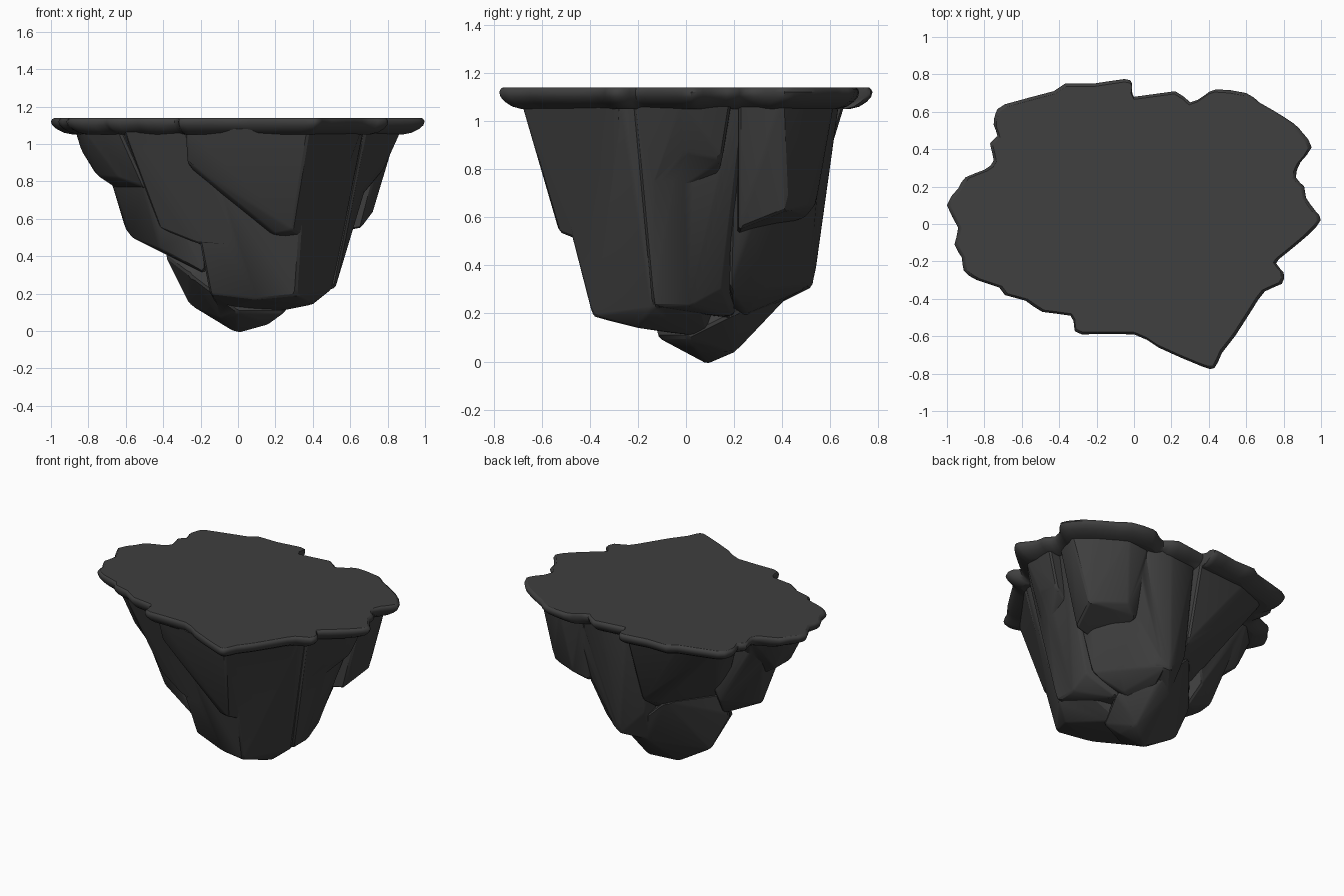
import bpy, bmesh

if "Cube" in bpy.data.objects:
    bpy.data.objects.remove(bpy.data.objects["Cube"])

# Traced outline of the flat plateau, counterclockwise from the right tip
OUTLINE = [
    (.998, .02), (.97, .07), (.92, .14), (.91, .20), (.865, .25), (.89, .33), (.95, .41), (.90, .49),
    (.85, .54), (.74, .61), (.67, .65), (.60, .70), (.44, .72), (.38, .69), (.30, .65), (.22, .71),
    (.0, .68), (-.01, .75), (-.05, .775), (-.22, .75), (-.37, .75), (-.43, .71), (-.69, .64), (-.74, .59),
    (-.75, .53), (-.73, .47), (-.77, .43), (-.75, .34), (-.80, .29), (-.90, .25), (-.94, .19), (-1.0, .10),
    (-.94, -.02), (-.96, -.11), (-.92, -.18), (-.91, -.25), (-.84, -.30), (-.72, -.34), (-.69, -.38),
    (-.58, -.41), (-.49, -.47), (-.34, -.49), (-.32, -.55), (-.28, -.59), (0, -.59), (.13, -.66),
    (.36, -.76), (.43, -.77), (.47, -.69), (.54, -.60), (.63, -.46), (.70, -.36), (.79, -.32),
    (.80, -.26), (.76, -.21), (.81, -.16), (.93, -.06)]

dark = bpy.data.materials.new("dark_stone")
dark.diffuse_color = (.05, .05, .05, 1)
dark.use_nodes = True
dark.node_tree.nodes["Principled BSDF"].inputs["Base Color"].default_value = dark.diffuse_color


def new_object(name, bm):
    bmesh.ops.recalc_face_normals(bm, faces=bm.faces[:])
    mesh = bpy.data.meshes.new(name)
    bm.to_mesh(mesh)
    bm.free()
    mesh.materials.append(dark)
    ob = bpy.data.objects.new(name, mesh)
    bpy.context.collection.objects.link(ob)
    return ob


def shade(ob, angle):
    bpy.ops.object.select_all(action='DESELECT')
    ob.select_set(True)
    bpy.context.view_layer.objects.active = ob
    bpy.ops.object.shade_smooth_by_angle(angle=angle)


# Plateau slab: outline rounded by interpolation, lofted through a rolled rim
def rounded(pts):
    n, out = len(pts), []
    for i in range(n):
        a, b, c, d = (pts[(i + k) % n] for k in (-1, 0, 1, 2))
        out.append(b)
        out.append(tuple((9 * (b[k] + c[k]) - a[k] - d[k]) / 16 for k in (0, 1)))
    return out


bm = bmesh.new()
rings = []
for scale, z in [(.88, 1.05), (.93, 1.06), (.97, 1.08), (.993, 1.10), (1, 1.12), (.993, 1.133), (.98, 1.14)]:
    rings.append([bm.verts.new((x * scale, y * scale, z)) for x, y in rounded(OUTLINE)])
for lo, hi in zip(rings, rings[1:]):
    for i in range(len(lo)):
        j = (i + 1) % len(lo)
        bm.faces.new((lo[i], lo[j], hi[j], hi[i]))
bm.faces.new(rings[-1])
bm.faces.new(rings[0][::-1])
slab = new_object("plateau_slab", bm)
shade(slab, .8)
for face in slab.data.polygons:
    if len(face.vertices) > 4:
        face.use_smooth = False

# Rock chunks: convex hulls tapering from the slab to lower points
chunks = []


def chunk(name, top, bottom):
    z = 1.085 + .002 * len(chunks)
    bm = bmesh.new()
    for p in [(x, y, z) for x, y in top] + bottom:
        bm.verts.new(p)
    bmesh.ops.convex_hull(bm, input=bm.verts[:])
    junk = [v for v in bm.verts if not v.link_faces]
    bmesh.ops.delete(bm, geom=junk, context='VERTS')
    bmesh.ops.dissolve_limit(bm, angle_limit=.05, verts=bm.verts[:], edges=bm.edges[:])
    bmesh.ops.bevel(bm, geom=bm.edges[:], offset=.01, segments=1, affect='EDGES', clamp_overlap=True)
    chunks.append(new_object(name, bm))


chunk("front_lower_rock",
      [(-.32, -.44), (.37, -.62), (.67, -.27), (.69, 0), (.3, .3), (-.3, .2)],
      [(-.2, -.28, .45), (-.15, -.24, .2), (.1, -.32, .17), (.31, -.39, .19), (.5, -.14, .22),
       (.5, .05, .28), (.4, -.2, .14), (.2, .1, .1), (-.1, 0, .11)])
chunk("front_left_rock",
      [(-.62, -.37), (-.27, -.475), (0, -.5), (0, 0), (-.4, .2)],
      [(-.42, -.24, .55), (-.22, -.3, .47), (0, -.36, .45), (0, 0, .4)])
chunk("front_rock",
      [(-.28, -.5), (0, -.56), (.38, -.69), (.67, -.29), (.5, .2), (-.25, .2)],
      [(-.27, -.45, .9), (0, -.43, .72), (.2, -.48, .52), (.29, -.53, .54), (.44, -.3, .45), (0, 0, .5)])
chunk("right_rock",
      [(.68, -.22), (.88, -.02), (.86, .19), (.3, .2), (.3, -.2)],
      [(.62, -.15, .72), (.64, -.05, .70), (.78, 0, .87), (.76, .15, .84), (.5, .1, .65)])
chunk("right_lower_rock",
      [(.69, -.22), (.78, 0), (.78, .25), (0, .2), (0, -.2)],
      [(.52, -.14, .23), (.52, .02, .23), (.52, .15, .3), (.3, .2, .18), (0, 0, .2)])
chunk("back_right_rock",
      [(.8, .22), (.86, .4), (.75, .5), (.55, .62), (.38, .6), (.2, .2)],
      [(.66, .22, .55), (.72, .42, .63), (.5, .54, .65), (.4, .5, .6), (.4, .2, .5)])
chunk("back_right_lower_rock",
      [(.76, .2), (.72, .46), (.5, .58), (.3, .6), (0, .2)],
      [(.5, .18, .3), (.38, .33, .3), (.17, .51, .31), (.3, .25, .2), (.1, .2, .15)])
chunk("back_rock",
      [(.4, .6), (.22, .64), (.02, .62), (-.1, .3), (.5, .2)],
      [(.22, .49, .33), (.14, .53, .31), (-.02, .48, .48), (.02, .37, .23), (.36, .3, .3), (.2, .1, .2)])
chunk("back_left_rock",
      [(0, .67), (-.4, .64), (-.63, .55), (-.67, .38), (-.3, 0), (.1, .2)],
      [(-.02, .51, .58), (-.1, .44, .55), (-.35, .15, .57), (-.3, 0, .5), (0, .1, .3)])
chunk("left_rock",
      [(-.7, .3), (-.88, .12), (-.85, -.18), (-.65, -.32), (-.3, -.1), (-.3, .2)],
      [(-.84, .05, .97), (-.76, .1, .84), (-.75, -.08, .83), (-.64, -.22, .82), (-.5, -.29, .77), (-.4, 0, .6)])
chunk("left_lower_rock",
      [(-.75, .2), (-.77, -.1), (-.6, -.35), (-.2, -.2), (-.2, .3)],
      [(-.6, .04, .54), (-.57, -.03, .5), (-.42, -.2, .44), (-.17, -.24, .3), (-.36, .1, .42), (-.4, .2, .55)])
chunk("bottom_rock", [],
      [(-.35, .13, .56), (-.12, .4, .55), (-.39, .07, .4), (-.26, -.15, .3), (-.26, .1, .14), (-.1, 0, .07),
       (-.01, .09, -.012), (0, -.12, .1), (.15, .2, .035), (.16, .05, .035), (.15, .4, .25), (.02, .38, .23),
       (.1, .48, .33), (.25, 0, .1), (.32, .2, .2), (0, 0, .5)])

# Fuse the chunks into one rock body
body = chunks[0]
bpy.context.view_layer.objects.active = body
for other in chunks[1:]:
    mod = body.modifiers.new("fuse", 'BOOLEAN')
    mod.operation, mod.solver, mod.object = 'UNION', 'EXACT', other
    bpy.ops.object.modifier_apply(modifier=mod.name)
    bpy.data.objects.remove(other)
body.name = "rock_body"
shade(body, .45)
